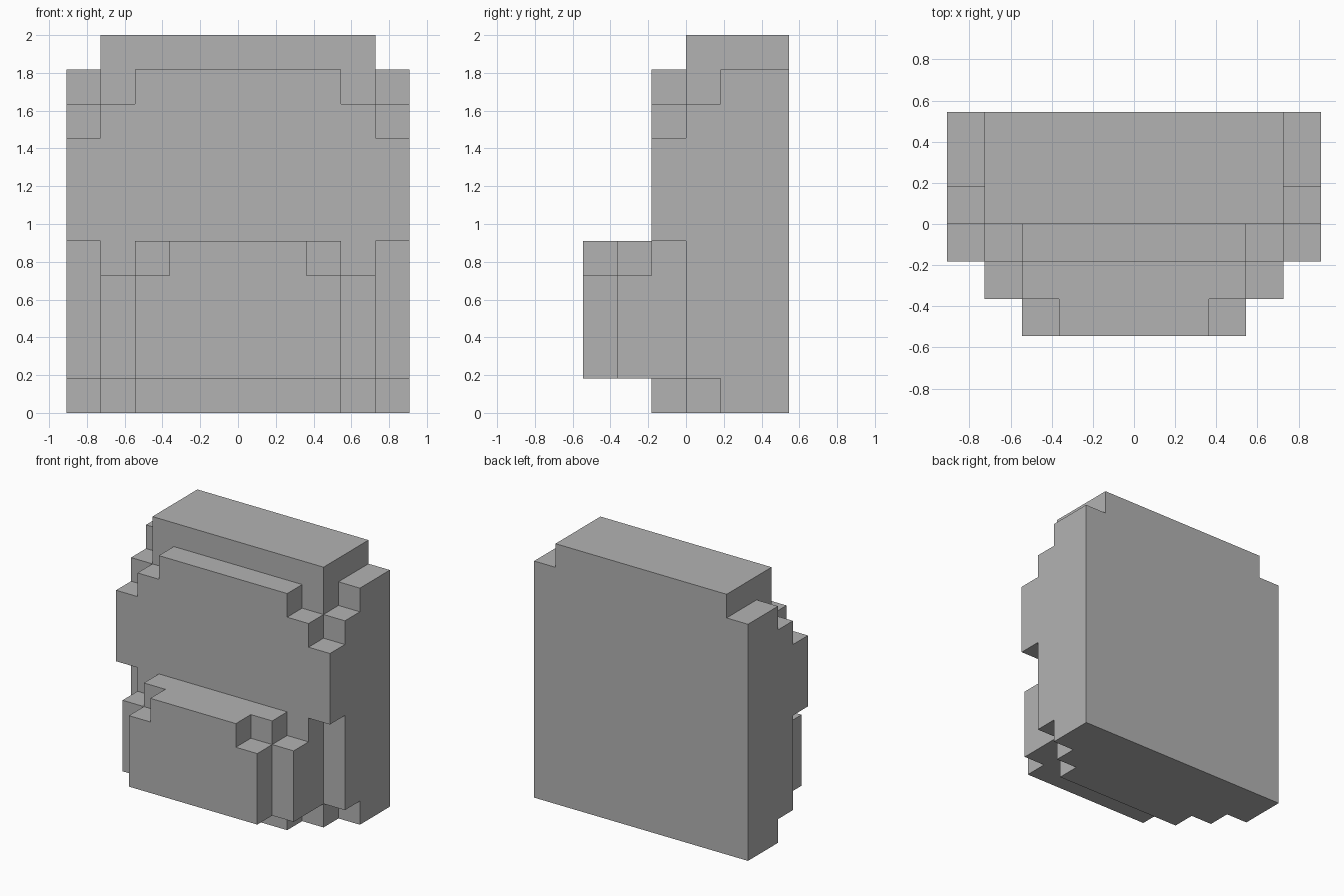
import bpy
import bmesh

cube = bpy.data.objects.get("Cube")
if cube:
    bpy.data.objects.remove(cube, do_unlink=True)

U = 2 / 11  # edge of one block; the model is 10 x 6 x 11 blocks

grey = bpy.data.materials.new("plain_grey")
grey.use_nodes = True
grey.diffuse_color = (0.45, 0.45, 0.45, 1)
bsdf = next(n for n in grey.node_tree.nodes if n.type == "BSDF_PRINCIPLED")
bsdf.inputs["Base Color"].default_value = grey.diffuse_color


def slab(name, front, back, half):
    """Extrude a mirrored stepped outline (x, z) from front to back along y."""
    outline = half + [(-x, z) for x, z in reversed(half)]
    bm = bmesh.new()
    face = bm.faces.new([bm.verts.new((x * U, front * U, z * U)) for x, z in outline])
    grown = bmesh.ops.extrude_face_region(bm, geom=[face])["geom"]
    moved = [v for v in grown if isinstance(v, bmesh.types.BMVert)]
    bmesh.ops.translate(bm, verts=moved, vec=(0, (back - front) * U, 0))
    bmesh.ops.recalc_face_normals(bm, faces=bm.faces)
    mesh = bpy.data.meshes.new(name)
    bm.to_mesh(mesh)
    bm.free()
    mesh.materials.append(grey)
    bpy.context.collection.objects.link(bpy.data.objects.new(name, mesh))


# Main bag, with shoulders stepping in towards the front
slab("back_panel", 1, 3, [(5, 0), (5, 10), (4, 10), (4, 11)])
slab("bag_body", 0, 1, [(4, 0), (4, 1), (5, 1), (5, 9), (4, 9), (4, 11)])

# Front layer, with the wide flap overhanging the lower body
slab("front_flap", -1, 0, [(3, 0), (3, 1), (4, 1), (4, 5), (5, 5), (5, 8),
                           (4, 8), (4, 9), (3, 9), (3, 10)])

# Front pocket in two steps
slab("pocket_base", -2, -1, [(4, 1), (4, 4), (3, 4), (3, 5)])
slab("pocket_front", -3, -2, [(3, 1), (3, 4), (2, 4), (2, 5)])
